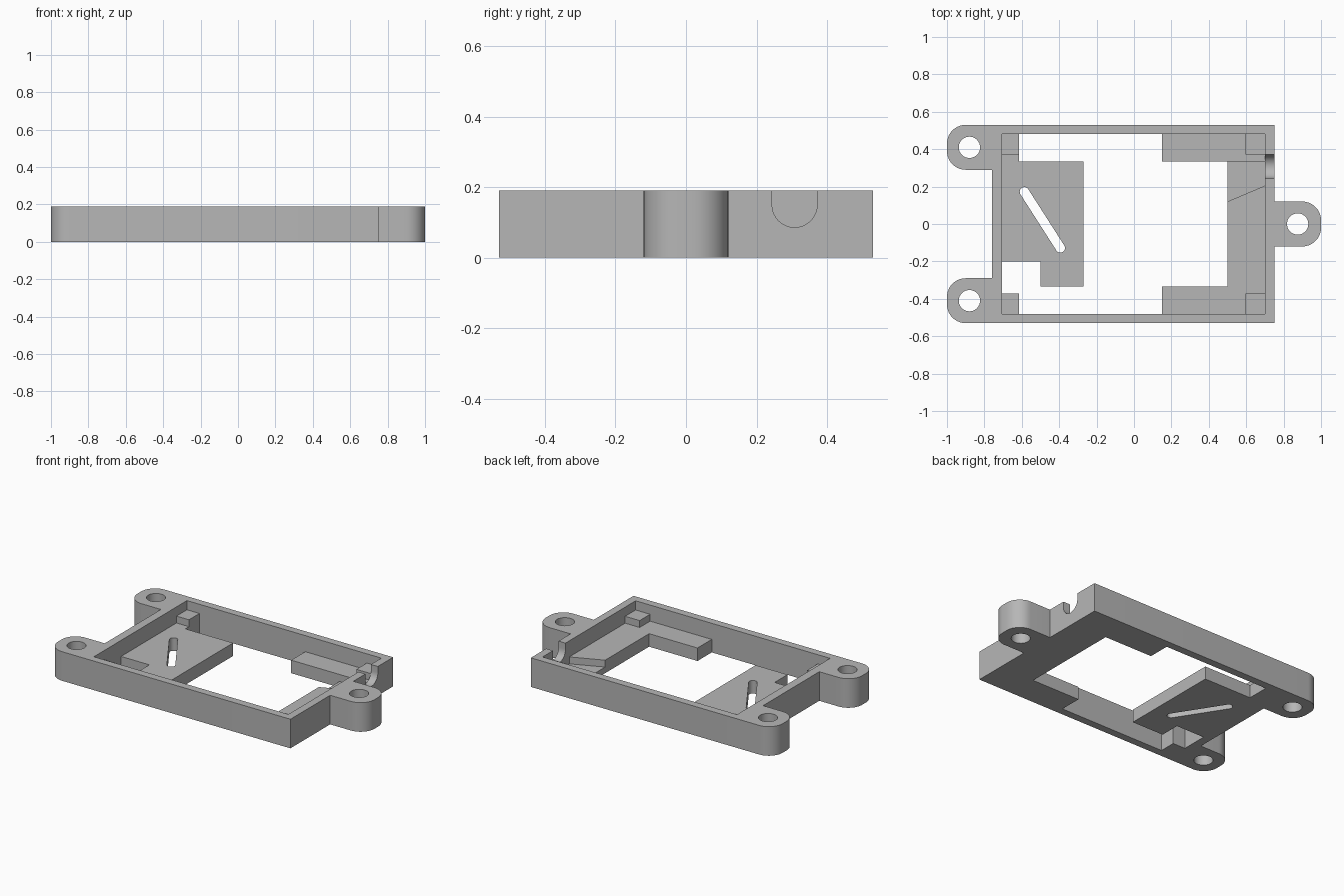
import bpy, bmesh, math
from mathutils import Vector

if "Cube" in bpy.data.objects:
    bpy.data.objects.remove(bpy.data.objects["Cube"], do_unlink=True)

TOP, FLOOR, STEP, CHANNEL = 0.19, 0.085, 0.13, 0.04
ABOVE, BELOW = 0.3, -0.1

grey = bpy.data.materials.new("matte_grey")
grey.use_nodes = True
grey.diffuse_color = (0.47, 0.47, 0.47, 1)
grey.node_tree.nodes["Principled BSDF"].inputs["Base Color"].default_value = grey.diffuse_color


def rounded(points, steps=10):
    """Outline from (x, y) corners; a third value rounds that corner."""
    out = []
    for i, p in enumerate(points):
        c = Vector(p[:2])
        if len(p) == 2:
            out.append(c)
            continue
        u = (Vector(points[i - 1][:2]) - c).normalized() * p[2]
        v = (Vector(points[(i + 1) % len(points)][:2]) - c).normalized() * p[2]
        for k in range(steps + 1):
            a = k / steps * math.pi / 2
            out.append(c + u * (1 - math.sin(a)) + v * (1 - math.cos(a)))
    return out


def prism(name, outline, z0, z1):
    bm = bmesh.new()
    face = bm.faces.new([bm.verts.new((x, y, z0)) for x, y in outline])
    ext = bmesh.ops.extrude_face_region(bm, geom=[face])
    moved = [v for v in ext["geom"] if isinstance(v, bmesh.types.BMVert)]
    bmesh.ops.translate(bm, verts=moved, vec=(0, 0, z1 - z0))
    bmesh.ops.recalc_face_normals(bm, faces=bm.faces)
    mesh = bpy.data.meshes.new(name)
    bm.to_mesh(mesh)
    bm.free()
    mesh.materials.append(grey)
    obj = bpy.data.objects.new(name, mesh)
    bpy.context.collection.objects.link(obj)
    return obj


def stadium(a, b, r, n=16):
    """Slot outline around the segment a-b; a circle when a equals b."""
    a, b = Vector(a), Vector(b)
    t = math.atan2(b.y - a.y, b.x - a.x)
    arc = lambda c, s: [c + r * Vector((math.cos(s + math.pi * k / n), math.sin(s + math.pi * k / n)))
                        for k in range(n + (a != b))]
    return arc(b, t - math.pi / 2) + arc(a, t + math.pi / 2)


# Body with three rounded mounting tabs
body = prism("housing_frame", rounded([
    (-1, -0.53, 0.1), (0.75, -0.53), (0.75, -0.12), (1, -0.12, 0.1),
    (1, 0.12, 0.1), (0.75, 0.12), (0.75, 0.53), (-1, 0.53, 0.1),
    (-1, 0.29, 0.1), (-0.76, 0.29), (-0.76, -0.29), (-1, -0.29, 0.1)]), 0, TOP)

L, R, W = -0.705, 0.70, 0.48      # pocket limits
bl, br, by = -0.615, 0.595, 0.372  # corner block limits
cutters = []


def cut(name, outline, z0, z1):
    cutters.append(prism(name, outline, z0, z1))


# Pocket, stepped around four corner blocks
cut("pocket_cutter", [(L, -W), (R, -W), (R, W), (L, W)], STEP, ABOVE)
cut("block_level_cutter", [
    (bl, -W), (br, -W), (br, -by), (R, -by), (R, by), (br, by),
    (br, W), (bl, W), (bl, by), (L, by), (L, -by), (bl, -by)], FLOOR, ABOVE)

# Opening through the floor, leaving the left plate and right bracket
cut("opening_cutter", [
    (bl, -W), (0.15, -W), (0.15, -0.333), (0.5, -0.333), (0.5, 0.335), (0.15, 0.335),
    (0.15, W), (bl, W), (bl, 0.335), (-0.27, 0.335), (-0.27, -0.333), (-0.5, -0.333),
    (-0.5, -0.2), (L, -0.2), (L, -by), (bl, -by)], BELOW, ABOVE)

# Angled cable channel in the bracket
cut("channel_cutter", [(0.45, 0.099), (R, 0.205), (R, 0.335), (0.45, 0.335)], CHANNEL, ABOVE)

# Screw holes and diagonal slot
for i, c in enumerate([(-0.88, 0.41), (-0.88, -0.41), (0.875, 0)]):
    cut(f"screw_hole_cutter_{i}", stadium(c, c, 0.057), BELOW, ABOVE)
cut("slot_cutter", stadium((-0.586, 0.172), (-0.394, -0.128), 0.025), BELOW, ABOVE)

# U-shaped cable notch in the right wall, turned to run along x
notch = prism("cable_notch_cutter", stadium((0, 0.15), (0, 0.4), 0.064), 0.69, 0.8)
for v in notch.data.vertices:
    x, y, z = v.co
    v.co = (z, x + 0.308, y)
cutters.append(notch)

for c in cutters:
    c.hide_render = True
    mod = body.modifiers.new(c.name, "BOOLEAN")
    mod.operation, mod.solver, mod.object = "DIFFERENCE", "EXACT", c

# Bake the cuts and remove the helpers
bpy.context.view_layer.update()
baked = bpy.data.meshes.new_from_object(body.evaluated_get(bpy.context.evaluated_depsgraph_get()))
body.modifiers.clear()
body.data = baked
body.data.materials.clear()
body.data.materials.append(grey)
for p in body.data.polygons:
    p.material_index = 0
for c in cutters:
    bpy.data.objects.remove(c, do_unlink=True)

# Smooth the rounded walls, keep edges sharp
bpy.ops.object.select_all(action="DESELECT")
body.select_set(True)
bpy.context.view_layer.objects.active = body
bpy.ops.object.shade_smooth_by_angle(angle=math.radians(30))
